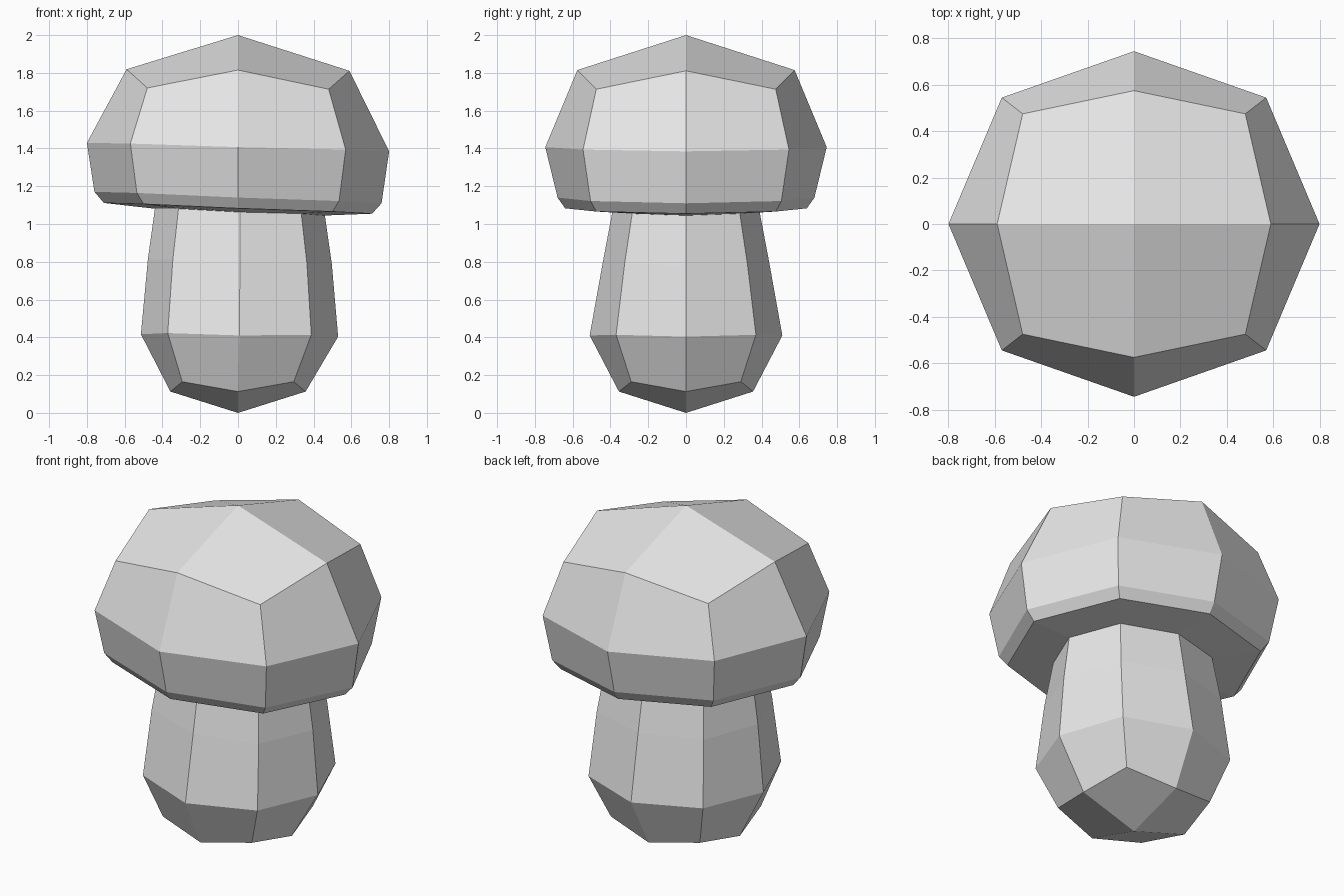
import bpy
import bmesh

cube = bpy.data.objects.get("Cube")
if cube:
    bpy.data.objects.remove(cube, do_unlink=True)

# One plain grey for the whole mushroom
grey = bpy.data.materials.new("plain grey")
grey.use_nodes = True
grey.diffuse_color = (0.8, 0.8, 0.8, 1)
grey.node_tree.nodes["Principled BSDF"].inputs["Base Color"].default_value = grey.diffuse_color


def add_ring(bm, mid_x, mid_y, corner_x, corner_y, z, corner_z, shift=0, slope=0):
    """Eight-point ring alternating side middles and corners, tilted along x."""
    points = [(mid_x, 0, z), (corner_x, corner_y, corner_z),
              (0, mid_y, z), (-corner_x, corner_y, corner_z),
              (-mid_x, 0, z), (-corner_x, -corner_y, corner_z),
              (0, -mid_y, z), (corner_x, -corner_y, corner_z)]
    return [bm.verts.new((x + shift, y, h + slope * x)) for x, y, h in points]


def build(name, rings, pole_z):
    """Bridge the rings and close the first one with four quads at a pole."""
    bm = bmesh.new()
    loops = [add_ring(bm, *ring) for ring in rings]
    pole = bm.verts.new((0, 0, pole_z))
    first = loops[0]
    for i in range(0, 8, 2):
        bm.faces.new((pole, first[i], first[i + 1], first[(i + 2) % 8]))
    for a, b in zip(loops, loops[1:]):
        for i in range(8):
            j = (i + 1) % 8
            bm.faces.new((a[i], b[i], b[j], a[j]))
    bmesh.ops.recalc_face_normals(bm, faces=bm.faces[:])
    # Open shells: make sure the pole faces point away from the part
    bm.normal_update()
    up = pole_z > 1
    if (pole.link_faces[0].normal.z > 0) != up:
        bmesh.ops.reverse_faces(bm, faces=bm.faces[:])
    mesh = bpy.data.meshes.new(name)
    bm.to_mesh(mesh)
    bm.free()
    mesh.materials.append(grey)
    obj = bpy.data.objects.new(name, mesh)
    bpy.context.collection.objects.link(obj)
    return obj


# Ring where the cap's underside meets the stem
neck = (0.45, 0.39, 0.325, 0.285, 1.063, 1.068, 0.01, -0.04)

# Cap, from the crown down to the neck
build("cap", [
    (0.59, 0.575, 0.48, 0.475, 1.815, 1.717, 0, -0.007),
    (0.80, 0.745, 0.57, 0.545, 1.407, 1.41, 0, -0.028),
    (0.76, 0.68, 0.535, 0.505, 1.14, 1.143, 0, -0.04),
    (0.71, 0.64, 0.50, 0.475, 1.083, 1.086, 0, -0.04),
    neck,
], 2.0)

# Stem, from the foot up to the neck
build("stem", [
    (0.358, 0.355, 0.295, 0.29, 0.113, 0.165),
    (0.522, 0.51, 0.38, 0.37, 0.41, 0.418, 0.008, -0.012),
    (0.487, 0.44, 0.355, 0.325, 0.80, 0.80, 0.01, -0.03),
    neck,
], 0.0)
